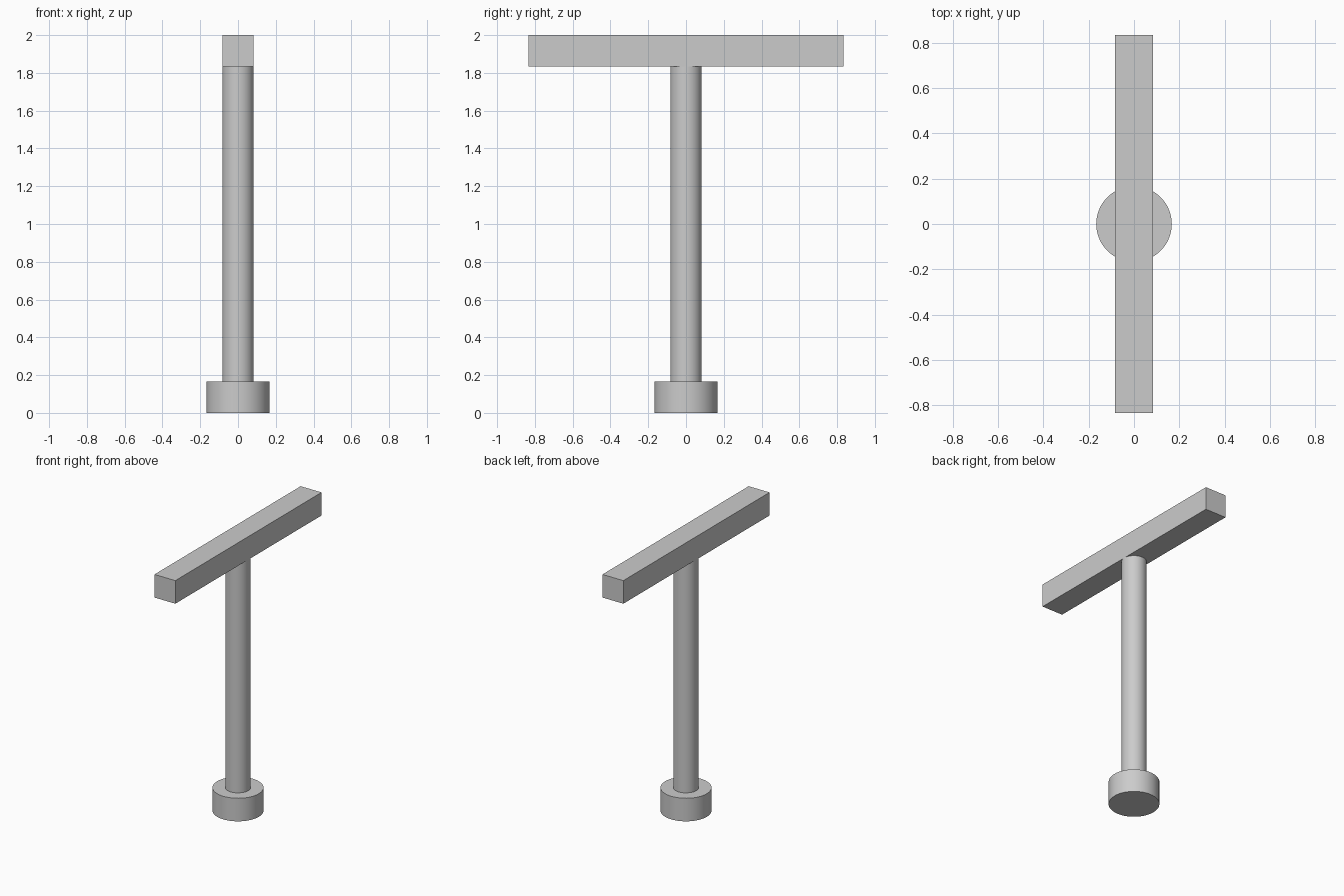
import bpy
import math

if "Cube" in bpy.data.objects:
    bpy.data.objects.remove(bpy.data.objects["Cube"], do_unlink=True)

UNIT = 2 / 12  # every part is sized in twelfths of the height

grey = bpy.data.materials.new("plain grey")
grey.use_nodes = True
colour = (0.6, 0.6, 0.6, 1)
grey.diffuse_color = colour
for node in grey.node_tree.nodes:
    if node.type == "BSDF_PRINCIPLED":
        node.inputs["Base Color"].default_value = colour


def finish(name):
    obj = bpy.context.object
    obj.name = obj.data.name = name
    obj.data.materials.append(grey)
    return obj


def cylinder(name, radius, bottom, top):
    bpy.ops.mesh.primitive_cylinder_add(
        vertices=48, radius=radius, depth=top - bottom,
        location=(0, 0, (bottom + top) / 2))
    bpy.ops.object.shade_smooth_by_angle(angle=math.radians(30))
    return finish(name)


# Round foot and slender post
cylinder("base", UNIT, 0, UNIT)
cylinder("post", UNIT / 2, UNIT, 11 * UNIT)

# Square crossbar running front to back
bpy.ops.mesh.primitive_cube_add(size=1, location=(0, 0, 11.5 * UNIT))
bar = finish("crossbar")
bar.scale = (UNIT, 10 * UNIT, UNIT)
bpy.ops.object.transform_apply(location=False, rotation=False, scale=True)
